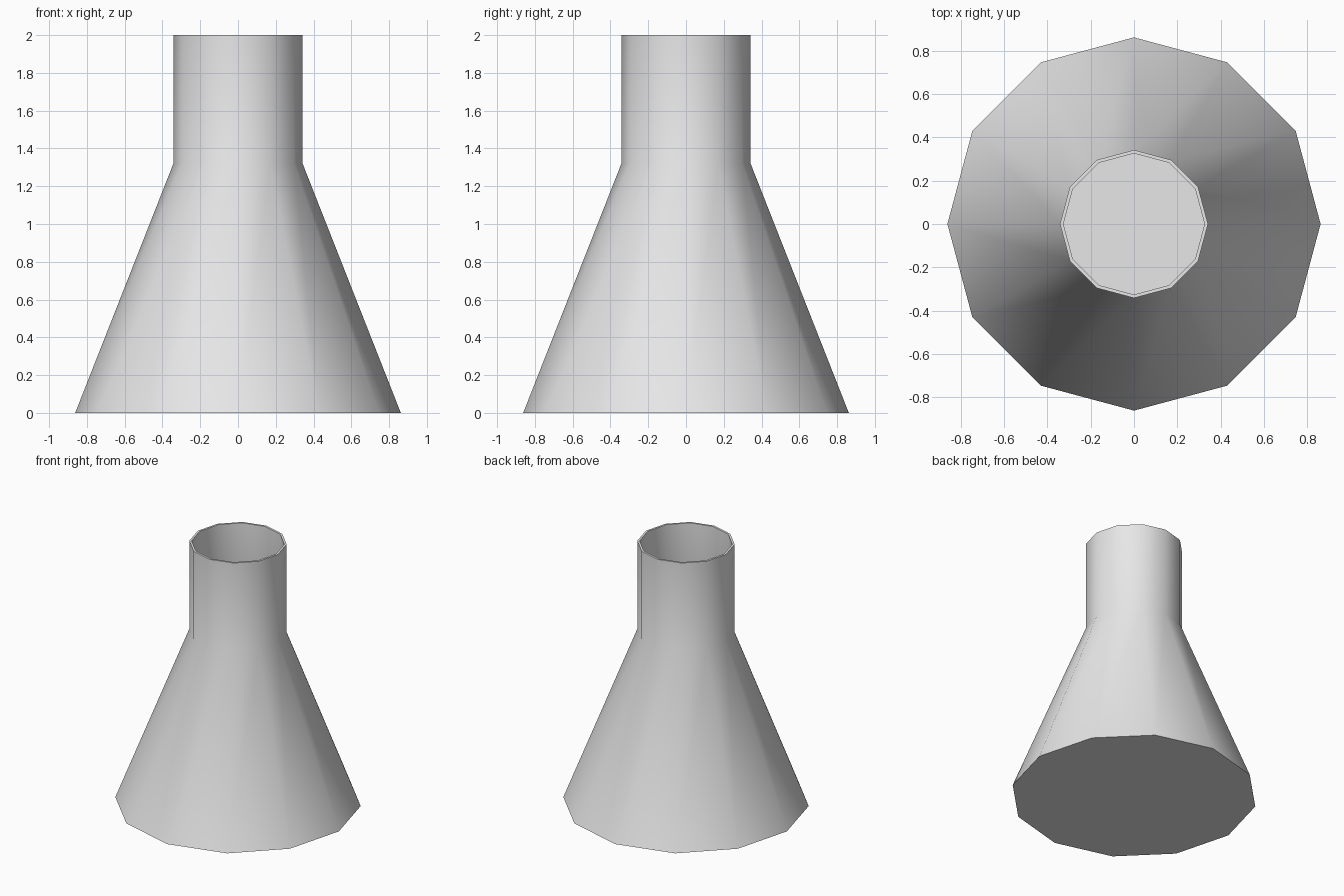
import bpy, bmesh, math

cube = bpy.data.objects.get("Cube")
if cube:
    bpy.data.objects.remove(cube)

SIDES = 12
WALL = 0.016

# Single flat colour
grey = bpy.data.materials.new("light_grey")
grey.use_nodes = True
colour = (0.8, 0.8, 0.8, 1)
grey.diffuse_color = colour
grey.node_tree.nodes["Principled BSDF"].inputs["Base Color"].default_value = colour

# Profile as (radius, height): outer base, shoulder, rim, then down the inside
profile = [
    (0.862, 0), (0.342, 1.32), (0.342, 2),
    (0.342 - WALL, 2), (0.342 - WALL, 1.317), (0.862 - 1.7 * WALL, WALL),
]

bm = bmesh.new()
rings = []
for radius, height in profile:
    angles = [2 * math.pi * i / SIDES for i in range(SIDES)]
    rings.append([bm.verts.new((radius * math.cos(a), radius * math.sin(a), height))
                  for a in angles])

# Walls between neighbouring rings
for low, high in zip(rings, rings[1:]):
    for i in range(SIDES):
        j = (i + 1) % SIDES
        bm.faces.new((low[i], low[j], high[j], high[i]))

# Underside and inner floor
bm.faces.new(rings[0][::-1])
bm.faces.new(rings[-1])

mesh = bpy.data.meshes.new("flask_body")
bm.to_mesh(mesh)
bm.free()
mesh.materials.append(grey)
flask = bpy.data.objects.new("flask_body", mesh)
bpy.context.collection.objects.link(flask)

# Smooth sides with crisp rim and base edges
bpy.ops.object.select_all(action="DESELECT")
flask.select_set(True)
bpy.context.view_layer.objects.active = flask
bpy.ops.object.shade_smooth_by_angle(angle=math.radians(40))
